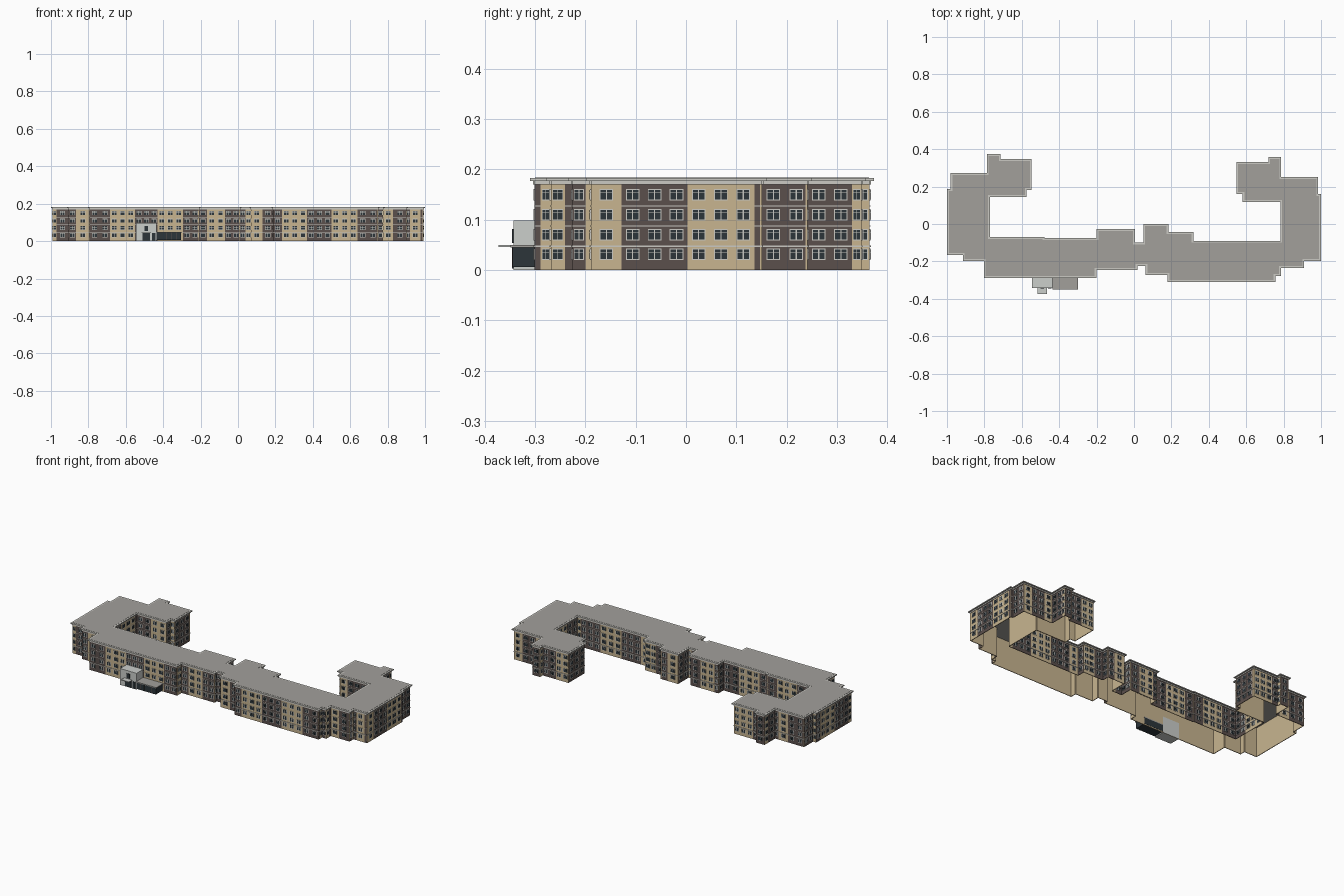
import bpy, bmesh
from mathutils import Vector

if "Cube" in bpy.data.objects:
    bpy.data.objects.remove(bpy.data.objects["Cube"])


def material(name, rgb):
    m = bpy.data.materials.new(name)
    m.diffuse_color = (*rgb, 1)
    m.use_nodes = True
    m.node_tree.nodes["Principled BSDF"].inputs["Base Color"].default_value = m.diffuse_color
    return m


TAN = material("tan_render", (0.58, 0.46, 0.28))
BROWN = material("brown_brick", (0.105, 0.08, 0.073))
GLASS = material("dark_glass", (0.025, 0.035, 0.042))
TRIM = material("light_trim", (0.60, 0.59, 0.55))
ROOF = material("grey_roof", (0.36, 0.35, 0.33))
PANEL = material("entrance_panel", (0.60, 0.62, 0.60))

UP = Vector((0, 0, 1))

# Right-angled roof outline, clockwise: start point, then alternating new x, new y
START = (-.787, .374)
STEPS = [-.713, .348, -.547, .182, -.574, .144, -.771, -.07, -.478, -.075, -.2, -.027,
         .005, -.1, .05, 0, .184, -.043, .318, -.09, .782, .118, .58, .16, .547, .332,
         .718, .358, .787, .251, .985, .16, 1.0, -.198, .91, -.235, .785, -.278, .757,
         -.31, .179, -.273, .061, -.225, .019, -.246, -.2, -.289, -.803, -.198, -.915,
         -.166, -1.0, .187, -.98, .273, -.787]
# Where the brick bays lie along each axis
BRICK_X = [(-.97, -.865), (-.8, -.685), (-.55, -.43), (-.295, -.165), (-.07, .04),
           (.13, .235), (.37, .5), (.64, .77), (.83, .92), (.975, 1.1)]
BRICK_Y = [(-.33, -.289), (-.241, -.2), (-.128, .003), (.136, .33)]
FLOORS = [.031, .0705, .11, .15]
WALL_TOP = .177


def outline():
    x, y = START
    pts = [Vector((x, y, 0))]
    for i, v in enumerate(STEPS):
        x, y = (v, y) if i % 2 == 0 else (x, v)
        pts.append(Vector((x, y, 0)))
    return pts


def edges(pts):
    """Each edge with its outward normal."""
    for a, b in zip(pts, pts[1:] + pts[:1]):
        d = (b - a).normalized()
        yield a, b, Vector((-d.y, d.x, 0))


def inset(pts, dist):
    n = [e[2] for e in edges(pts)]
    return [p - (n[i - 1] + n[i]) * dist for i, p in enumerate(pts)]


def slab(bm, a, b, n, z0, z1, inner, outer, side=0, front=None):
    """Box running from a to b, between two depths along the wall normal."""
    v = [bm.verts.new(p + n * d + UP * z)
         for d in (inner, outer) for p, z in ((a, z0), (b, z0), (b, z1), (a, z1))]
    quads = [(0, 1, 2, 3), (7, 6, 5, 4), (0, 4, 5, 1), (1, 5, 6, 2), (2, 6, 7, 3), (3, 7, 4, 0)]
    for i, q in enumerate(quads):
        f = bm.faces.new([v[k] for k in q])
        f.material_index = front if i == 1 and front is not None else side


def finish(bm, name, *mats):
    bmesh.ops.recalc_face_normals(bm, faces=bm.faces)
    me = bpy.data.meshes.new(name)
    bm.to_mesh(me)
    bm.free()
    for m in mats:
        me.materials.append(m)
    ob = bpy.data.objects.new(name, me)
    bpy.context.collection.objects.link(ob)
    return ob


def box(name, mat, x, y, z):
    bm = bmesh.new()
    slab(bm, Vector((x[1], y[0], 0)), Vector((x[0], y[0], 0)), Vector((0, -1, 0)),
         z[0], z[1], y[0] - y[1], 0)
    return finish(bm, name, mat)


def bays(a, b):
    """Split a wall at the bay boundaries; yields start, end, is_brick."""
    axis = 0 if abs(b.x - a.x) > abs(b.y - a.y) else 1
    ranges = (BRICK_X, BRICK_Y)[axis]
    lo, hi = sorted((a[axis], b[axis]))
    cuts = [lo] + sorted(c for r in ranges for c in r if lo + .008 < c < hi - .008) + [hi]
    for c0, c1 in zip(cuts, cuts[1:]):
        mid = (c0 + c1) / 2
        p, q = a.copy(), a.copy()
        p[axis], q[axis] = (c0, c1) if b[axis] > a[axis] else (c1, c0)
        yield p, q, any(r0 < mid < r1 for r0, r1 in ranges)


def polygon_prism(name, pts, z0, z1, top, sides, bottom):
    bm = bmesh.new()
    lo = [bm.verts.new(p + UP * z0) for p in pts]
    hi = [bm.verts.new(p + UP * z1) for p in pts]
    bm.faces.new(hi).material_index = 0
    bm.faces.new(lo).material_index = 2
    for i in range(len(pts)):
        j = (i + 1) % len(pts)
        bm.faces.new((lo[i], lo[j], hi[j], hi[i])).material_index = 1
    return finish(bm, name, top, sides, bottom)


roof_pts = outline()
wall_pts = inset(roof_pts, .009)

# Roof slab with light rim and grey deck
polygon_prism("roof_slab", roof_pts, .177, .1825, TRIM, TRIM, ROOF)
polygon_prism("roof_deck", inset(roof_pts, .010), .1815, .1835, ROOF, ROOF, ROOF)

# Walls, string courses and windows
walls, courses, frames, panes = (bmesh.new() for _ in range(4))
for a, b, n in edges(wall_pts):
    slab(courses, a, b, n, .170, WALL_TOP, -.001, .003)
    slab(courses, a, b, n, .0455, .0490, -.001, .0025)
    for p, q, brick in bays(a, b):
        slab(walls, p, q, n, 0, WALL_TOP, -.004, 0, 0, 1 if brick else 0)
        length = (q - p).length
        d = (q - p).normalized()
        if brick:
            for z in (.0865, .1265):
                slab(courses, p, q, n, z, z + .0016, -.001, .0015)
        if length < .018:
            continue
        count = max(1, round(length / .048))
        w = min(.027, length * .75)
        for i in range(count):
            c = p + d * length * (i + .5) / count
            for z in FLOORS:
                slab(frames, c - d * w / 2, c + d * w / 2, n, z - .0115, z + .0115, -.001, .002)
                # two lights, each with a small upper pane
                for s in (-1, 1):
                    m = c + d * s * w * .235
                    h = d * w * .195
                    for z0, z1 in ((-.0095, .0035), (.0045, .0095)):
                        slab(panes, m - h, m + h, n, z + z0, z + z1, .001, .0026)
finish(walls, "outer_walls", TAN, BROWN)
finish(courses, "string_courses", TRIM)
finish(frames, "window_frames", TRIM)
finish(panes, "window_panes", GLASS)

# Entrance block, doorway and canopy
box("entrance_block", PANEL, (-.545, -.435), (-.343, -.275), (0, .098))
box("entrance_door", GLASS, (-.510, -.470), (-.346, -.340), (.003, .043))
box("entrance_side_glass", GLASS, (-.460, -.442), (-.346, -.340), (.003, .043))
box("entrance_upper_window", GLASS, (-.500, -.480), (-.346, -.340), (.054, .082))
box("door_canopy", PANEL, (-.517, -.465), (-.373, -.340), (.0455, .0500))

# Glazed lobby with flat roof and mullions
box("lobby_glazing", GLASS, (-.435, -.305), (-.345, -.275), (.006, .045))
box("lobby_roof", ROOF, (-.437, -.300), (-.349, -.275), (.045, .050))
for i in range(1, 5):
    x = -.435 + i * .026
    box("lobby_mullion", BROWN, (x - .001, x + .001), (-.3465, -.344), (.006, .045))
